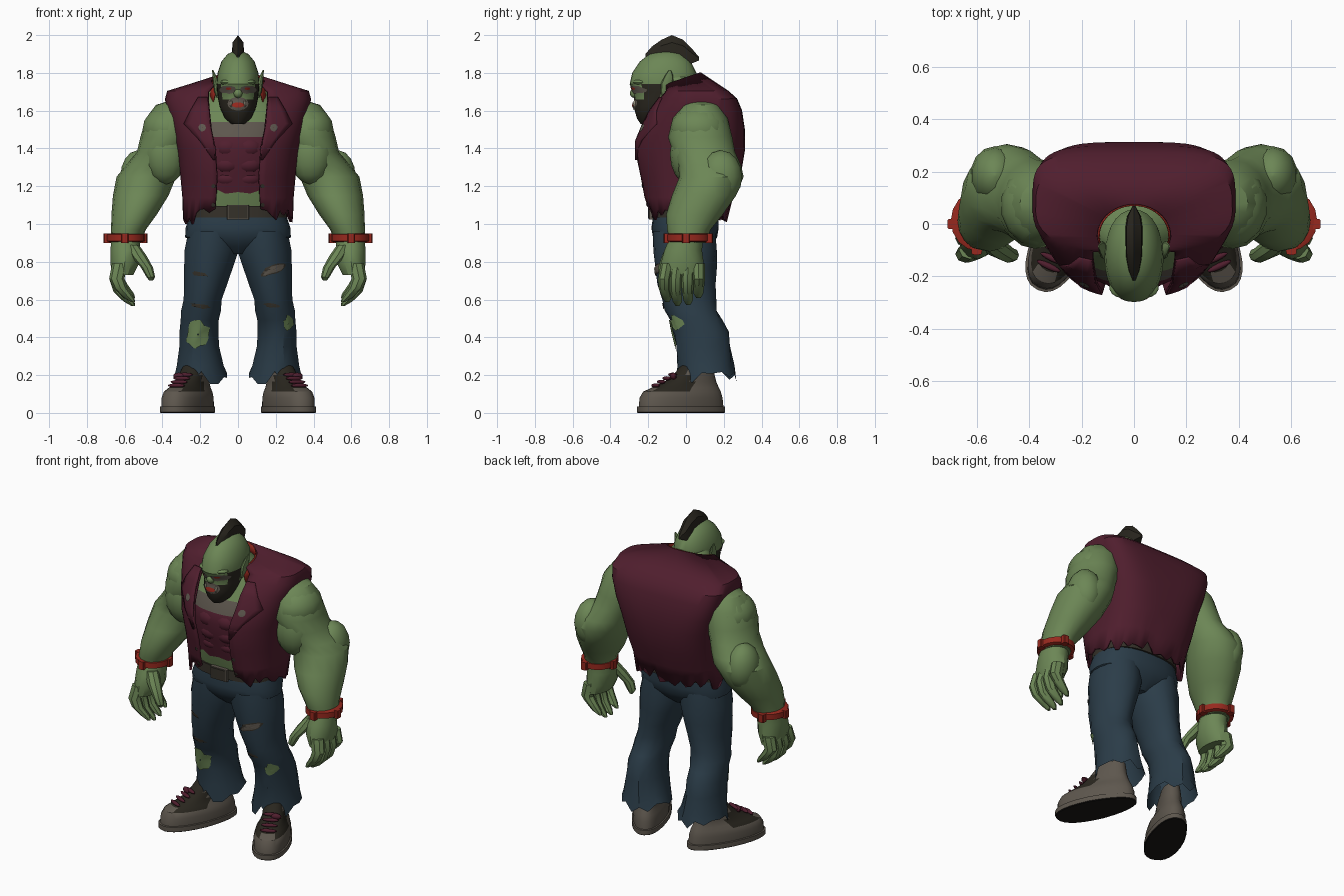
import bpy, bmesh, math, random
from mathutils import Vector, Matrix
from mathutils.bvhtree import BVHTree

random.seed(4)
if "Cube" in bpy.data.objects:
    bpy.data.objects.remove(bpy.data.objects["Cube"])
made = []


def material(name, r, g, b):
    m = bpy.data.materials.new(name)
    m.use_nodes = True
    m.diffuse_color = (r, g, b, 1)
    m.node_tree.nodes["Principled BSDF"].inputs["Base Color"].default_value = (r, g, b, 1)
    return m


SKIN = material("green skin", .15, .24, .092)
MAROON = material("maroon cloth", .08, .013, .027)
DENIM = material("blue denim", .024, .046, .066)
TAUPE = material("taupe leather", .11, .094, .075)
DARK = material("dark brown hair", .022, .019, .013)
RED = material("red", .31, .022, .013)
BELT = material("belt leather", .035, .03, .022)
SOLE = material("black rubber", .01, .009, .008)
BONE = material("ivory", .3, .27, .2)


def oval(cx, cy, z, rx, ry, p=2, tilt=0, n=18, gap=0, square=0):
    """Superellipse ring starting at the front; gap opens the front, square boxes the back."""
    d = math.asin((gap / rx) ** (p / 2)) if gap else 0
    pts = []
    for i in range(n):
        step = (math.tau - 2 * d) * i / ((n - 1) if gap else n)
        c, s = math.cos(d + step - math.pi / 2), math.sin(d + step - math.pi / 2)
        e = 2 / (p + square if s > 0 else p)
        y = ry * math.copysign(abs(s) ** e, s)
        pts.append(Vector((cx + rx * math.copysign(abs(c) ** e, c), cy + y, z + tilt * y)))
    return pts


def skin(name, rings, mats, closed=True, caps=True, rule=None, mirror=False, front=False, thick=0):
    """Bridge a list of equal rings into one object."""
    mats = mats if isinstance(mats, list) else [mats]
    bm = bmesh.new()
    rows = [[bm.verts.new(p) for p in ring] for ring in rings]
    n = len(rows[0])
    for a, b in zip(rows, rows[1:]):
        for i in range(n if closed else n - 1):
            j = (i + 1) % n
            bm.faces.new((a[i], a[j], b[j], b[i]))
    if caps:
        bm.faces.new(rows[0])
        bm.faces.new(rows[-1])
    bmesh.ops.recalc_face_normals(bm, faces=bm.faces)
    if front and sum(f.normal.y for f in bm.faces) > 0:
        bmesh.ops.reverse_faces(bm, faces=bm.faces)
    if rule:
        for f in bm.faces:
            f.material_index = rule(f.calc_center_median())
    me = bpy.data.meshes.new(name)
    bm.to_mesh(me)
    bm.free()
    for m in mats:
        me.materials.append(m)
    ob = bpy.data.objects.new(name, me)
    bpy.context.collection.objects.link(ob)
    if mirror:
        ob.modifiers.new("Mirror", 'MIRROR').use_mirror_merge = False
    if thick:
        mod = ob.modifiers.new("Solidify", 'SOLIDIFY')
        mod.thickness, mod.offset = thick, 0
    made.append(ob)
    return ob


def loft(name, specs, mats, n=18, **kw):
    return skin(name, [oval(*s, n=n) for s in specs], mats, **kw)


def ball(name, loc, size, mat, place=Matrix(), **kw):
    rings = []
    for k in range(9):
        a = math.pi * (k / 8 - .5) * .97
        c = math.cos(a)
        ring = oval(loc[0], loc[1], loc[2] + size[2] * math.sin(a), size[0] * c, size[1] * c, n=14)
        rings.append([place @ p for p in ring])
    return skin(name, rings, mat, **kw)


def ragged(ring, low, high):
    for p in ring:
        p.z += random.uniform(low, high)


def tree(ob):
    return BVHTree.FromPolygons([v.co for v in ob.data.vertices], [p.vertices[:] for p in ob.data.polygons])


def project(bvh, x, z, lift):
    hit = bvh.ray_cast(Vector((x, -1, z)), Vector((0, 1, 0)))[0] or bvh.find_nearest(Vector((x, -.25, z)))[0]
    return Vector((hit.x, hit.y - lift, hit.z))


def patch(name, bvh, x, z, rx, rz, mat, flip=1, jag=0, slope=0, lift=.006, **kw):
    """Thin painted shape laid on the front of a surface."""
    edge = [1 - jag * random.random() for _ in range(14)]
    rings = []
    for r in (.05, .3, .55, .8, 1):
        ring = []
        for i, e in enumerate(edge):
            a = math.tau * i / len(edge)
            u = rx * r * e * math.cos(a)
            p = project(bvh, x + u, z + rz * r * e * math.sin(a) + slope * u, lift)
            p.x *= flip
            ring.append(p)
        rings.append(ring)
    skin(name, rings, mat, caps=False, front=True, **kw)


# Torso with shirt, chest hair and neck
def torso_colour(c):
    if 1.46 < c.z < 1.54 and abs(c.x) < .19 and c.y < 0:
        return 2
    return 1 if 1.19 < c.z < 1.46 else 0


body = [(0, 0, 1.0, .23, .155, 2.4), (0, 0, 1.1, .25, .175, 2.4), (0, .005, 1.185, .255, .202, 2.4),
        (0, .015, 1.28, .26, .23, 2.3), (0, .015, 1.4, .275, .262, 2.2), (0, .02, 1.46, .285, .25, 2.2),
        (0, .03, 1.54, .29, .22, 2.3), (0, .04, 1.6, .28, .19, 2.3), (0, 0, 1.68, .17, .13), (0, -.06, 1.78, .1, .1)]
rings = [oval(*s, n=32) for s in body]
ragged(rings[2], -.03, .03)
skin("torso", rings, [SKIN, MAROON, TAUPE], rule=torso_colour)
for row, z in enumerate((1.405, 1.315, 1.24)):
    ball("abdominal_muscles", (.055, -.185 + row * .017, z), (.08, .062, .06 - row * .006), MAROON, mirror=True)

# Sleeveless vest, open at the front, with a torn hem
vest_rings = [((0, .005, 1.04, .285, .205, 2.5), .12, 0), ((0, .01, 1.14, .288, .232, 2.5), .115, .2),
              ((0, .02, 1.25, .298, .262, 2.5), .11, .5), ((0, .015, 1.4, .318, .292, 2.4), .12, 1.2),
              ((0, .03, 1.5, .342, .275, 2.4), .14, 2), ((0, .05, 1.6, .367, .24, 2.4), .15, 2.5),
              ((0, .06, 1.66, .38, .205, 2.4), .155, 2.5), ((0, .055, 1.70, .37, .165, 2.4), .155, 1.5),
              ((0, -.045, 1.755, .14, .12, 2, .35), .125, 0)]
rings = [oval(*s, n=48, gap=g, square=q) for s, g, q in vest_rings]
ragged(rings[0], -.045, .045)
vest = skin("vest", rings, MAROON, closed=False, caps=False, thick=.014)
vest_tree = tree(vest)
lining = [oval(0, -.047, 1.76, .133, .118, 2, .35, 24, .108), oval(0, -.035, 1.66, .155, .14, 2, .2, 24, .13)]
skin("collar_lining", lining, RED, closed=False, caps=False, thick=.004)
lapel = [(1.67, .16, .21), (1.6, .152, .25), (1.53, .147, .285), (1.44, .13, .2), (1.34, .12, .13)]
skin("lapels", [[project(vest_tree, a + (b - a) * k / 4, z, .014) for k in range(5)] for z, a, b in lapel],
     MAROON, closed=False, caps=False, thick=.01, mirror=True, front=True)
patch("vest_pins", vest_tree, .19, 1.51, .02, .02, TAUPE, lift=.024, mirror=True)
for z in (1.2, 1.1):
    patch("vest_buttons", vest_tree, .13, z, .011, .011, BELT, lift=.012, mirror=True)


# Head with beard
def head_colour(c):
    chin = c.z < 1.66 and c.y < -.13
    sideburn = c.z < 1.74 and abs(c.x) > .08 and -.23 < c.y < -.14
    return 1 if chin or sideburn else 0


head = loft("head", [(0, -.19, 1.53, .035, .05), (0, -.18, 1.56, .07, .08), (0, -.165, 1.62, .097, .112),
                     (0, -.14, 1.66, .105, .13), (0, -.13, 1.7, .11, .15), (0, -.125, 1.74, .113, .173, 2.2),
                     (0, -.115, 1.8, .108, .17, 2.15), (0, -.11, 1.86, .088, .135), (0, -.105, 1.9, .055, .088),
                     (0, -.1, 1.915, .02, .03)], [SKIN, DARK], n=28, rule=head_colour)
face = tree(head)
patch("eye_shadows", face, .055, 1.712, .045, .026, TAUPE, jag=.3, mirror=True)
patch("eyes", face, .05, 1.717, .015, .007, RED, lift=.01, mirror=True)
patch("lips", face, 0, 1.637, .056, .036, TAUPE)
patch("mouth", face, 0, 1.63, .034, .014, RED, lift=.01)
ball("tusks", (.036, -.27, 1.637), (.007, .01, .02), BONE, mirror=True)
ball("brows", (.045, -.24, 1.75), (.05, .042, .018), SKIN, mirror=True)
ball("nose", (0, -.272, 1.692), (.024, .025, .025), SKIN)
loft("ears", [(.105, -.115, 1.67, .008, .01), (.112, -.11, 1.7, .014, .024), (.117, -.1, 1.745, .016, .033),
              (.126, -.09, 1.785, .01, .022), (.134, -.085, 1.815, .003, .006)], SKIN, n=10, mirror=True)

# Mohawk: thin fin built from slices running front to back
fin = [(-.215, 1.86, 1.9, .006), (-.18, 1.86, 1.94, .022), (-.13, 1.87, 1.975, .032), (-.075, 1.87, 2.0, .034),
       (-.015, 1.87, 1.975, .034), (.03, 1.85, 1.93, .026), (.068, 1.865, 1.885, .006)]
skin("mohawk", [[Vector(p) for p in ((-w, y, lo), (-w * .85, y, lo * .3 + hi * .7), (0, y, hi),
                                     (w * .85, y, lo * .3 + hi * .7), (w, y, lo))] for y, lo, hi, w in fin], DARK)

# Muscular arms
loft("arms", [(.29, .085, 1.66, .05, .06), (.325, .08, 1.63, .11, .095), (.352, .075, 1.56, .135, .145),
              (.375, .075, 1.46, .142, .17), (.405, .095, 1.38, .13, .165), (.45, .125, 1.31, .143, .167),
              (.485, .135, 1.25, .158, .17), (.515, .095, 1.15, .147, .17), (.55, .045, 1.05, .12, .15),
              (.58, .015, .97, .092, .115), (.595, .01, .9, .08, .095)], SKIN, n=16, mirror=True)
ball("biceps", (.385, .015, 1.37), (.115, .1, .16), SKIN, mirror=True)
ball("deltoids", (.372, .07, 1.5), (.137, .155, .125), SKIN, mirror=True)
ball("elbows", (.53, .185, 1.25), (.095, .112, .14), SKIN, mirror=True)
loft("bracelets", [(.595, .012, .904, .09, .1), (.595, .012, .91, .104, .115), (.595, .012, .945, .104, .115),
                   (.595, .012, .951, .09, .1)], RED, n=16, mirror=True)
for x, y in ((.692, 0), (.6, -.098), (.62, .122), (.5, .02)):
    loft("bracelet_studs", [(x, y, .9, .02, .02, 5), (x, y, .95, .02, .02, 5)], RED, n=12, mirror=True)

# Hands
loft("palms", [(.597, 0, .92, .076, .09), (.595, -.015, .86, .082, .1), (.6, -.02, .79, .078, .114),
               (.608, -.02, .73, .055, .11)], SKIN, n=14, mirror=True)
for y, drop in ((-.1, .02), (-.045, 0), (.012, .005), (.066, .04)):
    loft("fingers", [(.625, y, .79, .042, .034), (.642, y * 1.1 - .005, .71, .04, .033),
                     (.622, y * 1.1 - .005, .64 + drop, .037, .03), (.578, y, .59 + drop, .028, .025),
                     (.555, y, .567 + drop, .011, .011)], SKIN, n=8, mirror=True)
loft("thumbs", [(.56, -.06, .89, .035, .04), (.525, -.09, .83, .042, .038), (.482, -.116, .77, .032, .032),
                (.462, -.118, .72, .023, .026), (.46, -.112, .7, .01, .01)], SKIN, n=8, mirror=True)

# Torn jeans
loft("jeans_seat", [(0, 0, 1.06, .25, .172, 2.5), (0, -.005, .98, .277, .178, 2.5), (0, -.005, .93, .28, .17, 2.3),
                    (0, -.005, .88, .2, .135), (0, -.005, .84, .06, .09)], DENIM, n=24)
legs = [(.195, .11, .185, .14, .157), (.2, .103, .25, .126, .15), (.205, .092, .35, .107, .146),
        (.207, .08, .43, .104, .146), (.203, .052, .49, .102, .138), (.196, .03, .54, .107, .137),
        (.187, .012, .6, .102, .143), (.172, .003, .68, .116, .152), (.156, 0, .77, .131, .158),
        (.14, -.005, .86, .145, .168), (.13, -.01, .96, .135, .165)]
rings = [oval(*s) for s in legs]
ragged(rings[0], -.035, .04)
for ring in rings[1:-2]:
    for p in ring:
        p.y += random.uniform(-.006, .006)
jeans = skin("jeans_legs", rings, DENIM, caps=False, mirror=True)
cloth = tree(jeans)
patch("right_knee_hole", cloth, .212, .415, .075, .085, SKIN, flip=-1, jag=.3, lift=.009)
patch("left_knee_hole", cloth, .265, .47, .032, .05, SKIN, jag=.4, lift=.009)
patch("left_thigh_tear_edge", cloth, .19, .76, .078, .03, BELT, jag=.3, slope=.35)
patch("left_thigh_tear", cloth, .19, .758, .068, .022, TAUPE, jag=.3, slope=.35, lift=.009)
for z, w in ((.735, .055), (.565, .065)):
    patch("right_leg_tear", cloth, .2, z, w, .015, BELT, flip=-1, jag=.4, slope=.15)
patch("left_leg_tear", cloth, .18, .57, .06, .014, BELT, jag=.4, slope=-.1)

# Belt and buckle
loft("belt", [(0, 0, 1.035, .258, .183, 2.5), (0, 0, 1.095, .255, .183, 2.5)], BELT, n=28)
loft("buckle_frame", [(0, -.185, 1.025, .058, .012, 8), (0, -.185, 1.1, .058, .012, 8)], TAUPE, n=16)
loft("buckle_plate", [(0, -.19, 1.03, .052, .012, 8), (0, -.19, 1.095, .052, .012, 8)], BELT, n=16)

# Boots, turned outward
TURN = Matrix.Translation((.262, -.025, 0)) @ Matrix.Rotation(math.radians(25), 4, 'Z')
TURN_BACK = TURN.inverted()


def boot_colour(c):
    local = TURN_BACK @ c
    if c.z < .004:
        return 1
    return 2 if c.z > .115 and -.17 < local.y < .02 else 0


boot = []
for z, heel, toe, w in ((0, .245, -.245, .103), (.004, .25, -.25, .108), (.033, .25, -.25, .108), (.035, .24, -.24, .1),
                        (.08, .235, -.235, .101), (.112, .225, -.215, .093), (.132, .215, -.17, .08),
                        (.165, .2, -.09, .068), (.2, .19, -.04, .068), (.27, .18, .02, .055)):
    ring = oval(0, (heel + toe) / 2, z, w, (heel - toe) / 2, 2.4, n=28)
    for p in ring:
        p.x *= 1 - .8 * max(0, p.y)  # narrower heel
    boot.append([TURN @ p for p in ring])
skin("boots", boot, [TAUPE, SOLE, DARK], rule=boot_colour, mirror=True)
for k in range(4):
    ball("laces", (0, -.15 + k * .033, .145 + k * .019), (.05, .012, .011), MAROON, place=TURN, mirror=True)
ball("lace_bows", (.03, -.06, .195), (.03, .014, .018), MAROON, place=TURN, mirror=True)

# Smooth shading with crisp edges
bpy.ops.object.select_all(action='DESELECT')
for ob in made:
    ob.select_set(True)
bpy.context.view_layer.objects.active = made[0]
bpy.ops.object.shade_smooth_by_angle(angle=math.radians(32))
